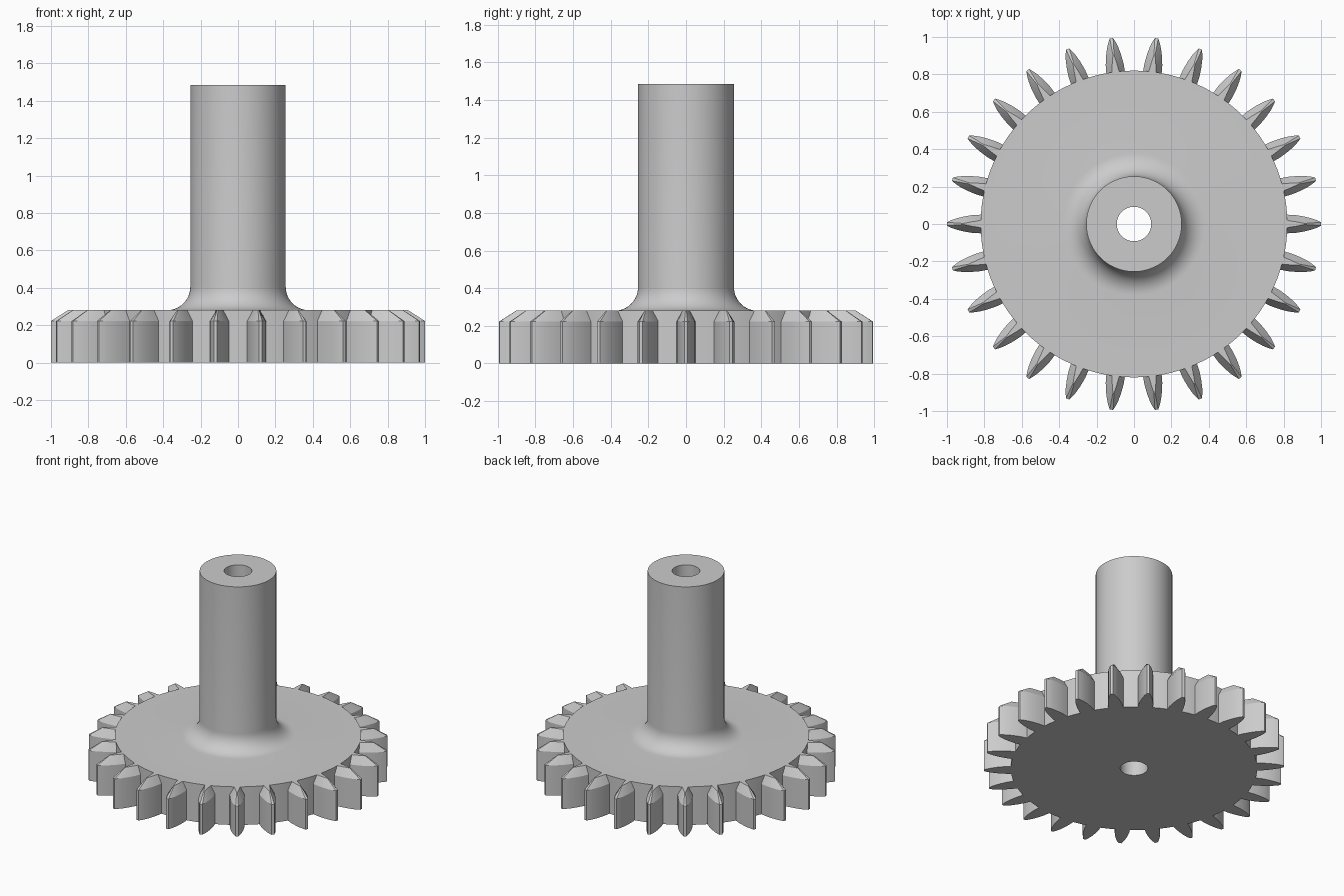
import bpy, bmesh, math
from mathutils import Matrix, Vector

cube = bpy.data.objects.get("Cube")
if cube:
    bpy.data.objects.remove(cube, do_unlink=True)

TEETH = 26
SEGMENTS = TEETH * 4
DISC_R, DISC_TOP = 0.82, 0.28
SHAFT_R, SHAFT_TOP = 0.255, 1.485
BORE_R = 0.092
FILLET = 0.125

grey = bpy.data.materials.new("plain grey")
grey.use_nodes = True
grey.diffuse_color = (0.6, 0.6, 0.6, 1)
grey.node_tree.nodes["Principled BSDF"].inputs["Base Color"].default_value = grey.diffuse_color


def finish(bm, name, angle):
    bmesh.ops.recalc_face_normals(bm, faces=bm.faces)
    mesh = bpy.data.meshes.new(name)
    bm.to_mesh(mesh)
    bm.free()
    mesh.materials.append(grey)
    obj = bpy.data.objects.new(name, mesh)
    bpy.context.collection.objects.link(obj)
    bpy.ops.object.select_all(action='DESELECT')
    obj.select_set(True)
    bpy.context.view_layer.objects.active = obj
    bpy.ops.object.shade_smooth_by_angle(angle=math.radians(angle))
    return obj


# Disc, filleted hub, shaft and through bore as one turned profile
profile = [(BORE_R, 0), (DISC_R, 0), (DISC_R, DISC_TOP)]
for i in range(11):
    a = math.radians(270 - 9 * i)
    profile.append((SHAFT_R + FILLET + FILLET * math.cos(a),
                    DISC_TOP + FILLET + FILLET * math.sin(a)))
profile += [(SHAFT_R, SHAFT_TOP), (BORE_R, SHAFT_TOP)]

bm = bmesh.new()
verts = [bm.verts.new((r, 0, z)) for r, z in profile]
edges = [bm.edges.new((verts[i - 1], verts[i])) for i in range(len(verts))]
bmesh.ops.spin(bm, geom=verts + edges, axis=(0, 0, 1), cent=(0, 0, 0),
               angle=math.tau, steps=SEGMENTS, use_merge=True)
bmesh.ops.remove_doubles(bm, verts=bm.verts, dist=0.0001)
finish(bm, "disc_and_shaft", 30)

# Tooth outline as (radius, half width): full size below, narrow crest on top
flank = [(0.815, 0.05), (0.86, 0.048), (0.91, 0.04), (0.95, 0.03), (0.98, 0.019), (1.0, 0.009)]
crest = [(0.815, 0.02), (0.84, 0.016), (0.865, 0.012), (0.885, 0.008), (0.9, 0.005), (0.91, 0.003)]


def outline(half, z):
    return [Vector((r, -w, z)) for r, w in half] + [Vector((r, w, z)) for r, w in reversed(half)]


levels = [outline(flank, 0), outline(flank, 0.222), outline(crest, DISC_TOP)]

bm = bmesh.new()
for t in range(TEETH):
    turn = Matrix.Rotation(math.tau * t / TEETH, 3, 'Z')
    rings = [[bm.verts.new(turn @ p) for p in level] for level in levels]
    for low, high in zip(rings, rings[1:]):
        for i in range(len(low)):
            bm.faces.new((low[i - 1], low[i], high[i], high[i - 1]))
    bm.faces.new(rings[0])
    bm.faces.new(rings[-1])
finish(bm, "gear_teeth", 25)
